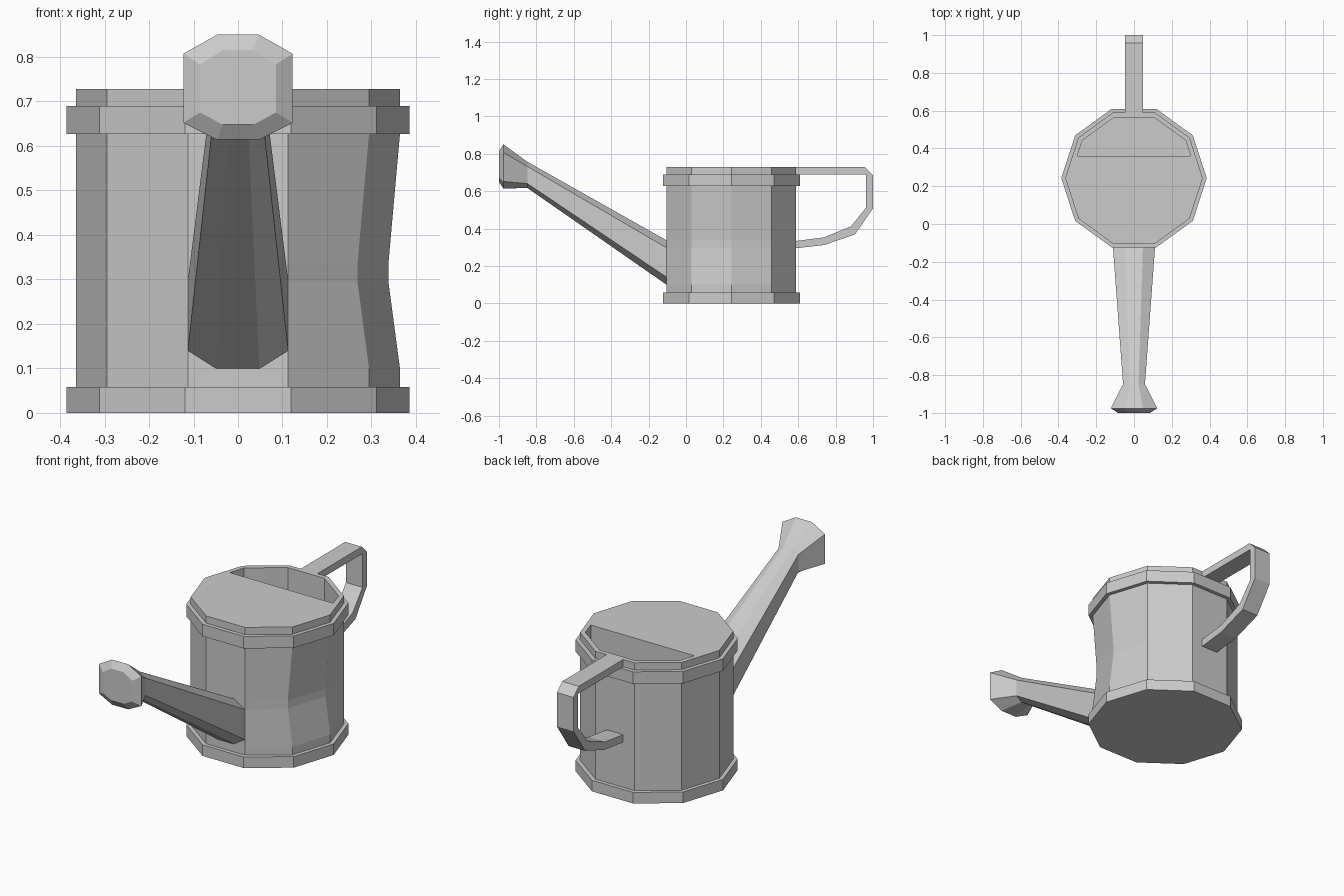
import bpy, bmesh
from math import cos, sin, radians

if "Cube" in bpy.data.objects:
    bpy.data.objects.remove(bpy.data.objects["Cube"])

CY = 0.243  # centre of the can along y


def loft(name, rings):
    """Skin a list of equal-length vertex rings and cap both ends."""
    bm = bmesh.new()
    loops = [[bm.verts.new(p) for p in ring] for ring in rings]
    n = len(loops[0])
    for a, b in zip(loops, loops[1:]):
        for i in range(n):
            j = (i + 1) % n
            bm.faces.new((a[i], a[j], b[j], b[i]))
    bm.faces.new(loops[0][::-1])
    bm.faces.new(loops[-1])
    bmesh.ops.recalc_face_normals(bm, faces=bm.faces)
    mesh = bpy.data.meshes.new(name)
    bm.to_mesh(mesh)
    bm.free()
    obj = bpy.data.objects.new(name, mesh)
    bpy.context.collection.objects.link(obj)
    return obj


def decagon(r, z, dent=0.0):
    ring = []
    for k in range(10):
        a = radians(36 * k)
        dx = dent if k in (0, 9) else 0.0
        ring.append((r * cos(a) - dx, CY + r * sin(a), z))
    return ring


# Can body with base and top bands; one side is dented
R, B = 0.364, 0.385
profile = [(B, 0, 0), (B, 0.058, 0), (R, 0.058, 0), (R, 0.1, 0),
           (R, 0.295, 0.026), (R, 0.335, 0.026), (R, 0.627, 0),
           (B, 0.627, 0), (B, 0.69, 0), (R, 0.69, 0), (R, 0.728, 0)]
body = loft("can_body", [decagon(r, z, d) for r, z, d in profile])

# Half-moon filling opening cut behind the lid
opening = [(0.3, 0.36), (0.274, 0.442), (0.105, 0.565),
           (-0.105, 0.565), (-0.274, 0.442), (-0.3, 0.36)]
cutter = loft("opening_cutter", [[(x, y, z) for x, y in opening] for z in (0.4, 0.8)])
cutter.hide_render = True
mod = body.modifiers.new("opening", 'BOOLEAN')
mod.operation = 'DIFFERENCE'
mod.solver = 'EXACT'
mod.object = cutter
bpy.context.view_layer.objects.active = body
bpy.ops.object.modifier_apply(modifier=mod.name)
bpy.data.objects.remove(cutter)


def octagon(y, wide, narrow, z0, z1, z2, z3):
    """Chamfered rectangle section standing at depth y."""
    half = [(narrow, z0), (wide, z1), (wide, z2), (narrow, z3)]
    full = half + [(-x, z) for x, z in reversed(half)]
    return [(x, y, z) for x, z in full]


# Spout with flared sprinkler head
loft("spout", [
    octagon(-0.10, 0.113, 0.048, 0.097, 0.138, 0.295, 0.335),
    octagon(-0.848, 0.058, 0.024, 0.617, 0.641, 0.732, 0.757),
    octagon(-0.976, 0.123, 0.047, 0.614, 0.652, 0.807, 0.85),
    octagon(-1.0, 0.085, 0.035, 0.648, 0.675, 0.783, 0.815)])

# Handle: flat bar following paired outer and inner profile points (y, z)
outer = [(0.58, 0.728), (0.957, 0.728), (1.0, 0.686), (1.0, 0.508),
         (0.904, 0.369), (0.738, 0.312), (0.58, 0.294)]
inner = [(0.58, 0.69), (0.945, 0.69), (0.963, 0.69), (0.963, 0.513),
         (0.882, 0.412), (0.738, 0.353), (0.58, 0.333)]
W = 0.048
loft("handle", [[(-W, *o), (W, *o), (W, *i), (-W, *i)] for o, i in zip(outer, inner)])
